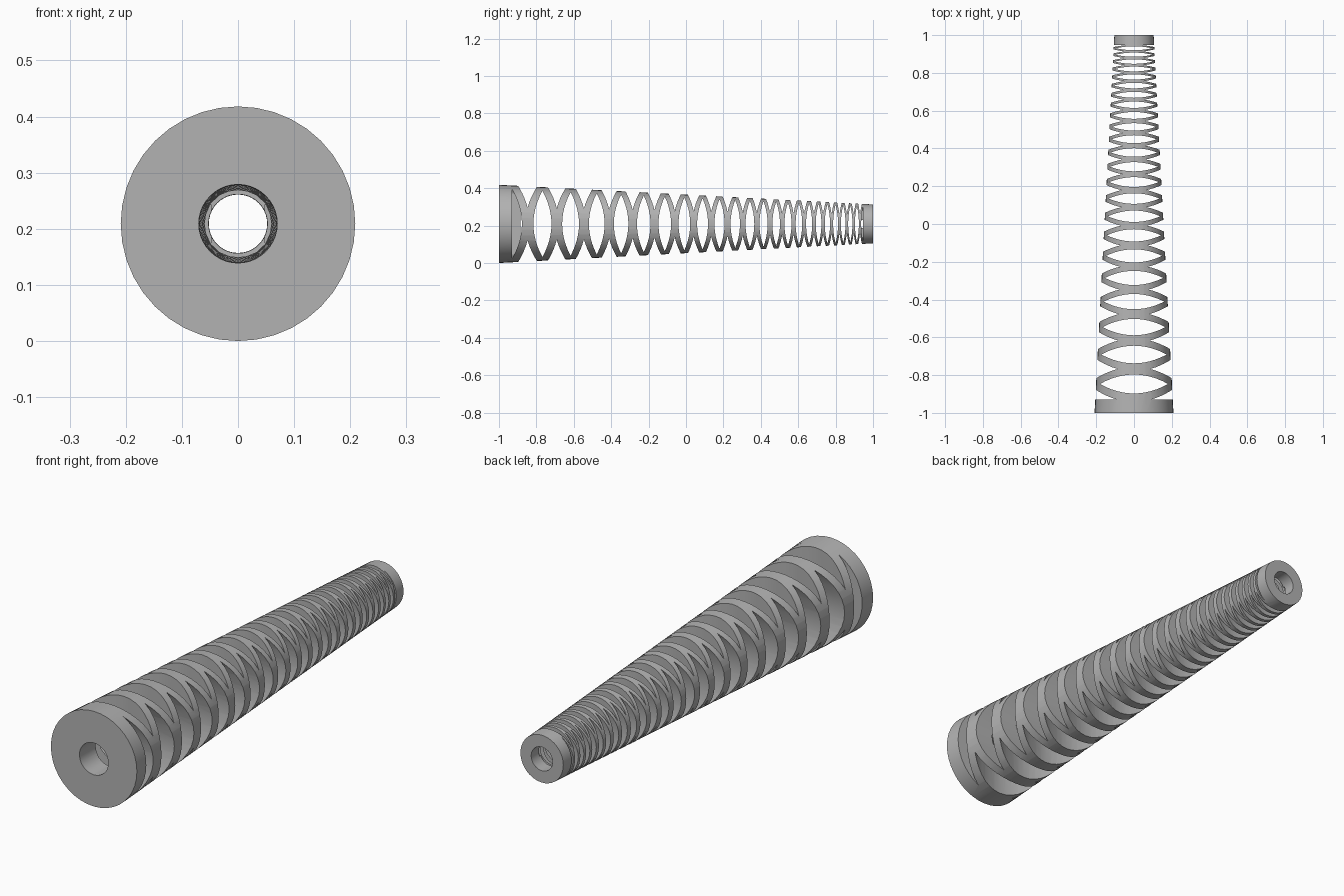
import bpy, bmesh, math
from mathutils import Vector

cube = bpy.data.objects.get("Cube")
if cube:
    bpy.data.objects.remove(cube, do_unlink=True)

R_FRONT, R_BACK = 0.209, 0.104
BORE_FRONT, BORE_BACK = 0.07, 0.052
SIDES, ARC = 40, 12
SLOTS = 23
CENTRE = Vector((0, 0, R_FRONT))


def radius(y):
    return R_FRONT + (R_BACK - R_FRONT) * (y + 1) / 2


def slot_y(k):
    # slot spacing shrinks steadily toward the thin end
    return 1.382 - 2.229 * 0.93 ** k


def slot_half_width(k):
    return 0.31 * (slot_y(k + 0.5) - slot_y(k - 0.5))


def new_object(name, bm):
    bmesh.ops.recalc_face_normals(bm, faces=bm.faces)
    mesh = bpy.data.meshes.new(name)
    bm.to_mesh(mesh)
    bm.free()
    ob = bpy.data.objects.new(name, mesh)
    bpy.context.collection.objects.link(ob)
    return ob


def add_lens(bm, k, sideways, lo, hi, half=0):
    """Lens-shaped prism; half = 1 or -1 keeps only its back or front half."""
    y0, w = slot_y(k), slot_half_width(k)
    length = 0.9 * radius(y0)
    outline = []
    for i in range(ARC + 1):
        t = -1 + 2 * i / ARC
        outline.append((t * length, w * (1 - t * t) if half >= 0 else 0))
    for i in range(1, ARC):
        t = 1 - 2 * i / ARC
        outline.append((t * length, -w * (1 - t * t) if half <= 0 else 0))
    if half > 0:
        outline = outline[:ARC + 1]
    elif half < 0:
        outline = [outline[0], outline[ARC]] + outline[ARC + 1:]

    def ring(depth):
        return [bm.verts.new(CENTRE + (Vector((depth, y0 + b, a)) if sideways
                                       else Vector((a, y0 + b, depth))))
                for a, b in outline]

    low, high = ring(lo), ring(hi)
    bm.faces.new(low)
    bm.faces.new(high[::-1])
    n = len(outline)
    for i in range(n):
        j = (i + 1) % n
        bm.faces.new((low[i], low[j], high[j], high[i]))


# Tapered hollow sleeve
bm = bmesh.new()
rings = []
for r, y in ((R_FRONT, -1), (R_BACK, 1), (BORE_BACK, 1), (BORE_FRONT, -1)):
    rings.append([bm.verts.new(CENTRE + Vector((r * math.cos(a), y, r * math.sin(a))))
                  for a in (math.tau * i / SIDES for i in range(SIDES))])
for a, b in zip(rings, rings[1:] + rings[:1]):
    for i in range(SIDES):
        j = (i + 1) % SIDES
        bm.faces.new((a[i], a[j], b[j], b[i]))
sleeve = new_object("strain_relief_sleeve", bm)

# Vertical slots
bm = bmesh.new()
for k in range(SLOTS):
    add_lens(bm, k, False, -0.3, 0.3)
vertical = new_object("vertical_slot_cutter", bm)

# Sideways slots, halfway between the vertical ones
bm = bmesh.new()
for k in range(SLOTS - 1):
    add_lens(bm, k + 0.5, True, -0.3, 0.3)
# Blind half slots against the two end collars
for k, half in ((-0.5, 1), (SLOTS - 0.5, -1)):
    floor = 0.45 * radius(slot_y(k))
    add_lens(bm, k, True, floor, 0.3, half)
    add_lens(bm, k, True, -0.3, -floor, half)
sideways = new_object("sideways_slot_cutter", bm)

# Cut the slots
bpy.ops.object.select_all(action="DESELECT")
bpy.context.view_layer.objects.active = sleeve
sleeve.select_set(True)
for cutter in (vertical, sideways):
    cutter.hide_render = True
    mod = sleeve.modifiers.new(cutter.name, "BOOLEAN")
    mod.operation = "DIFFERENCE"
    mod.solver = "EXACT"
    mod.object = cutter
    bpy.ops.object.modifier_apply(modifier=mod.name)
    bpy.data.objects.remove(cutter, do_unlink=True)

# Grey material
grey = bpy.data.materials.new("plain_grey")
grey.use_nodes = True
colour = (0.45, 0.45, 0.45, 1)
grey.diffuse_color = colour
grey.node_tree.nodes["Principled BSDF"].inputs["Base Color"].default_value = colour
sleeve.data.materials.clear()
sleeve.data.materials.append(grey)
for face in sleeve.data.polygons:
    face.material_index = 0

bpy.ops.object.shade_smooth_by_angle(angle=math.radians(30))
